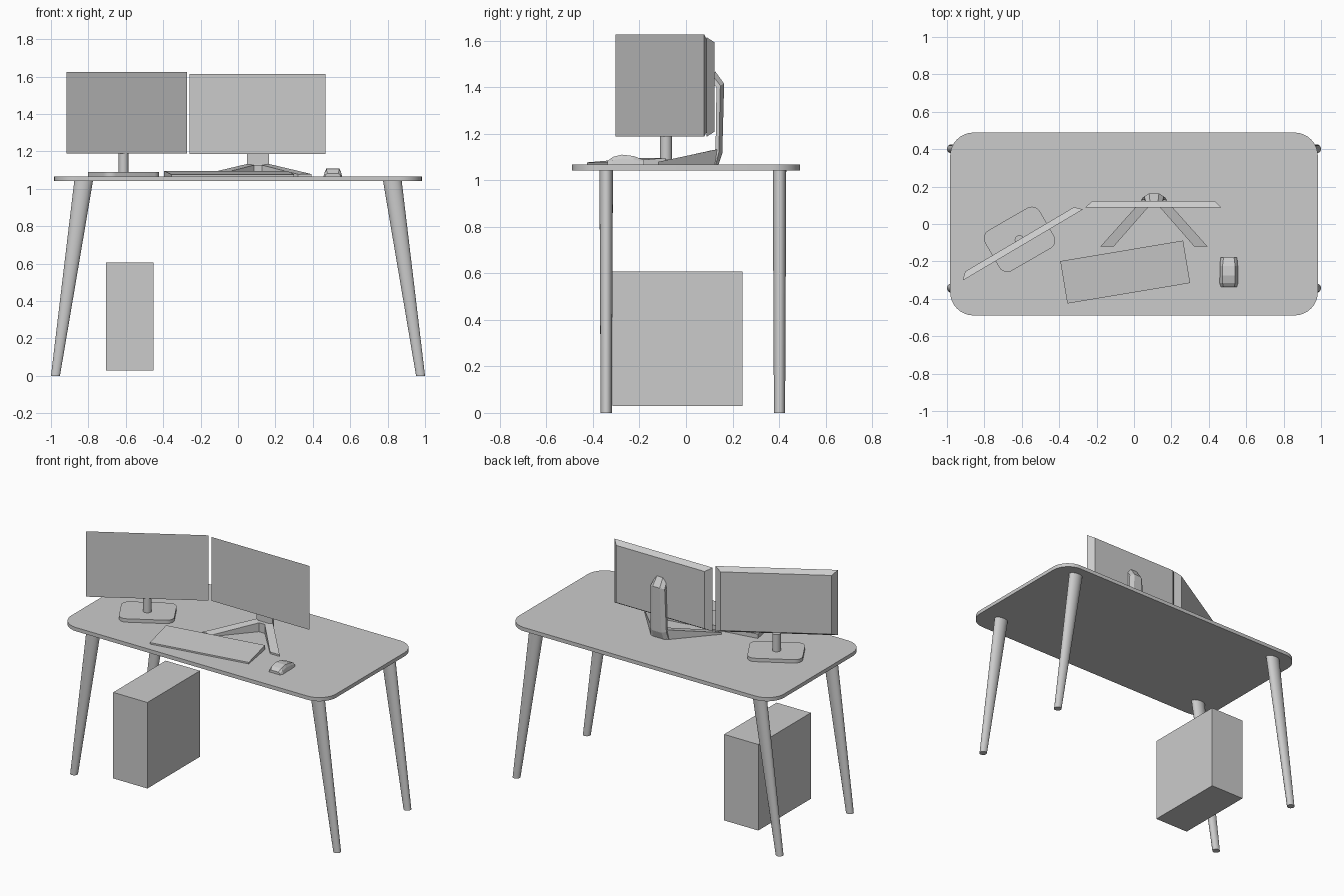
import bpy, bmesh, math
from mathutils import Matrix, Vector

if "Cube" in bpy.data.objects:
    bpy.data.objects.remove(bpy.data.objects["Cube"])

TOP = 1.067  # height of the desk surface


def loft(name, rings, smooth=False, matrix=None):
    """Skin matching rings of points and cap both ends."""
    bm = bmesh.new()
    loops = [[bm.verts.new(p) for p in r] for r in rings]
    n = len(loops[0])
    for a, b in zip(loops, loops[1:]):
        for i in range(n):
            j = (i + 1) % n
            bm.faces.new((a[i], a[j], b[j], b[i]))
    bm.faces.new(loops[0])
    bm.faces.new(loops[-1])
    if matrix:
        bm.transform(matrix)
    bmesh.ops.recalc_face_normals(bm, faces=bm.faces)
    me = bpy.data.meshes.new(name)
    bm.to_mesh(me)
    bm.free()
    ob = bpy.data.objects.new(name, me)
    bpy.context.collection.objects.link(ob)
    if smooth:
        bpy.ops.object.select_all(action='DESELECT')
        ob.select_set(True)
        bpy.context.view_layer.objects.active = ob
        bpy.ops.object.shade_smooth_by_angle(angle=math.radians(35))
    return ob


def ellipse(cx, cy, z, rx, ry, n=24):
    return [(cx + rx * math.cos(t), cy + ry * math.sin(t), z)
            for t in (2 * math.pi * i / n for i in range(n))]


def rounded(hx, hy, r, z, n=8):
    pts = []
    for k, (sx, sy) in enumerate(((1, 1), (-1, 1), (-1, -1), (1, -1))):
        for i in range(n + 1):
            t = math.pi / 2 * (k + i / n)
            pts.append((sx * (hx - r) + r * math.cos(t), sy * (hy - r) + r * math.sin(t), z))
    return pts


def place(x, y, z, degrees=0):
    return Matrix.Translation((x, y, z)) @ Matrix.Rotation(math.radians(degrees), 4, 'Z')


def panel(hx, hz, y):
    return [(-hx, y, -hz), (hx, y, -hz), (hx, y, hz), (-hx, y, hz)]


# Desk top and four splayed, tapered legs
loft("desk_top", [rounded(0.983, 0.489, 0.125, 1.042), rounded(0.983, 0.489, 0.125, TOP)], True)
for side, sx in (("left", -1), ("right", 1)):
    for end, y in (("front", -0.343), ("back", 0.402)):
        loft(f"{end}_{side}_leg", [ellipse(sx * 0.976, y, 0, 0.024, 0.024),
                                   ellipse(sx * 0.825, y, 1.045, 0.050, 0.029)], True)

# Computer case
loft("computer_case", [[(x, y, z) for x, y in ((-0.706, -0.315), (-0.452, -0.315),
                                               (-0.452, 0.242), (-0.706, 0.242))]
                       for z in (0.03, 0.607)])

# Monitors: flat front, back inset by a bevel
loft("main_monitor", [panel(0.364, 0.214, 0), panel(0.328, 0.192, 0.035)],
     matrix=place(0.104, 0.088, 1.401))
loft("side_monitor", [panel(0.374, 0.219, 0), panel(0.338, 0.197, 0.035)],
     matrix=place(-0.594, -0.112, 1.407, 30.6))

# Main monitor stand: chamfered neck bending toward the screen at its top
neck = [  # z front, z back, y front, y back, half width front, half width back
    (TOP, TOP, 0.115, 0.140, 0.068, 0.040),
    (1.130, 1.115, 0.127, 0.156, 0.060, 0.034),
    (1.400, 1.415, 0.131, 0.164, 0.052, 0.026),
    (1.410, 1.470, 0.120, 0.124, 0.046, 0.022)]
loft("main_stand_neck", [[(0.107 - wf, yf, zf), (0.107 + wf, yf, zf),
                          (0.107 + wf, (yf + yb) / 2, (zf + zb) / 2), (0.107 + wb, yb, zb),
                          (0.107 - wb, yb, zb), (0.107 - wf, (yf + yb) / 2, (zf + zb) / 2)]
                         for zf, zb, yf, yb, wf, wb in neck])
for side, s in (("left", -1), ("right", 1)):
    tip = ((s * 0.286, -0.120), (s * 0.215, -0.120))
    root = ((s * 0.058, 0.135), (s * 0.022, 0.100))
    rings = []
    for (o, i), h in ((tip, 0.012), (root, 0.066)):
        rings.append([(0.107 + o[0], o[1], TOP), (0.107 + i[0], i[1], TOP),
                      (0.107 + i[0], i[1], TOP + h * 0.9), (0.107 + o[0], o[1], TOP + h)])
    loft(f"main_stand_{side}_foot", rings)
# Block joining the two feet to the neck
loft("main_stand_joint", [[(0.107 + x, y, z) for x, y in ((-0.058, 0.135), (-0.022, 0.100),
                                                          (0.022, 0.100), (0.058, 0.135))]
                          for z in (TOP, TOP + 0.060)])

# Side monitor stand: rounded plate and round pole
loft("side_stand_base", [rounded(0.169, 0.125, 0.05, 0), rounded(0.169, 0.125, 0.05, 0.023)],
     True, place(-0.612, -0.082, TOP, 30))
loft("side_stand_pole", [ellipse(-0.612, -0.086, z, 0.026, 0.026) for z in (TOP + 0.02, 1.205)], True)

# Keyboard: wedge, higher at the back
loft("keyboard", [[(x, -0.115, 0), (x, 0.115, 0), (x, 0.115, 0.029), (x, -0.115, 0.010)]
                  for x in (-0.333, 0.333)], matrix=place(-0.047, -0.257, TOP, 9.5))

# Mouse: low-poly sections from the palm end to the button end
mouse = [  # y, half width base, half width waist, half width top, height
    (-0.337, 0.042, 0.038, 0.028, 0.016),
    (-0.315, 0.050, 0.044, 0.034, 0.033),
    (-0.275, 0.048, 0.042, 0.034, 0.043),
    (-0.225, 0.048, 0.042, 0.034, 0.037),
    (-0.180, 0.044, 0.040, 0.028, 0.020)]
loft("mouse", [[(0.507 + x, y, TOP + z) for x, z in ((-b, 0), (b, 0), (w, h * 0.6), (t, h),
                                                    (-t, h), (-w, h * 0.6))]
               for y, b, w, t, h in mouse])
